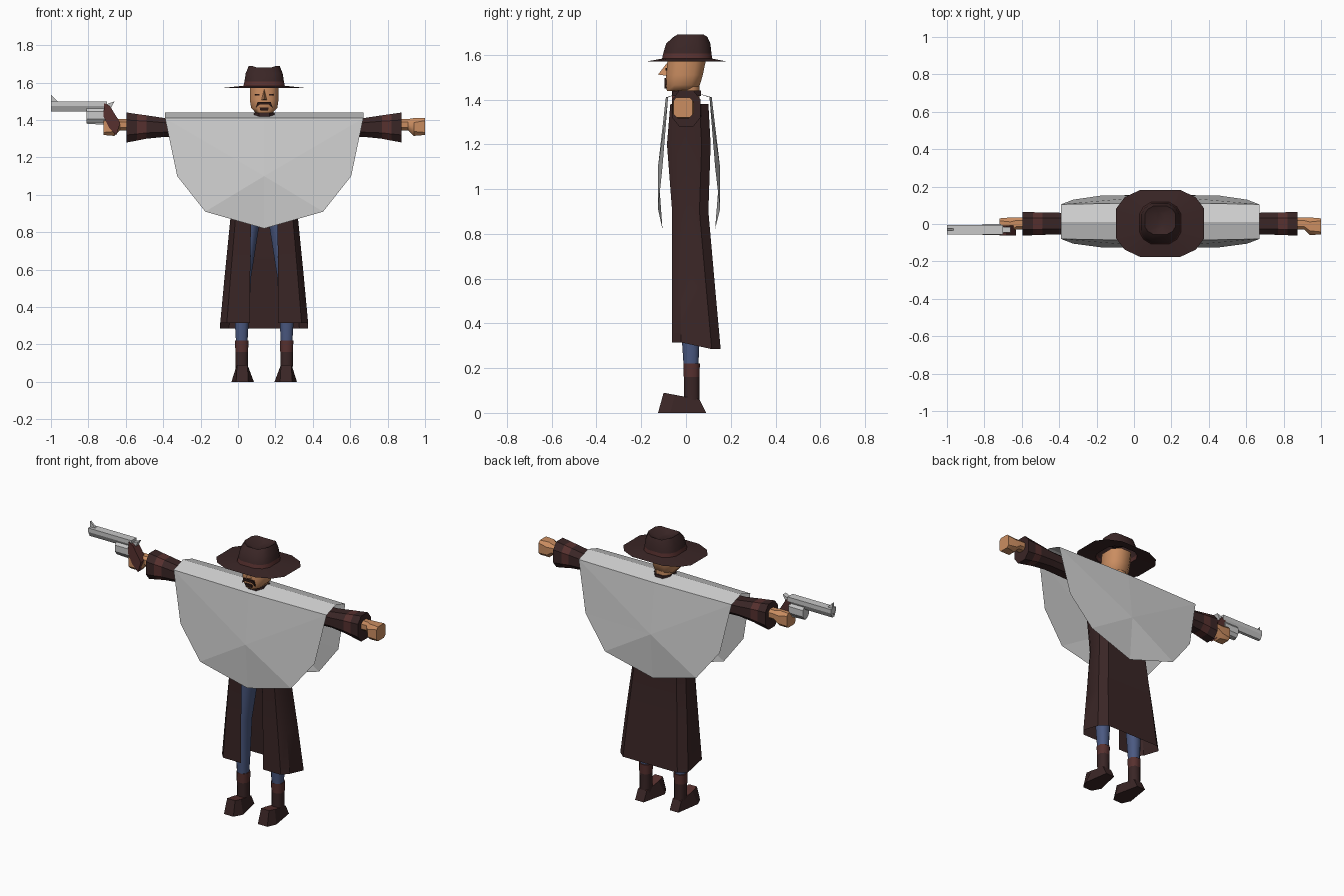
import bpy, bmesh, math
from mathutils import Vector

if "Cube" in bpy.data.objects:
    bpy.data.objects.remove(bpy.data.objects["Cube"])

CX = 0.14  # body centre line


def material(name, r, g, b):
    m = bpy.data.materials.new(name)
    m.diffuse_color = (r, g, b, 1)
    m.use_nodes = True
    m.node_tree.nodes["Principled BSDF"].inputs["Base Color"].default_value = m.diffuse_color
    return m


CLOTH = material("pale_cloth", 0.62, 0.62, 0.62)
COAT = material("dark_brown", 0.042, 0.019, 0.019)
RED = material("red_brown", 0.095, 0.03, 0.028)
SKIN = material("skin", 0.60, 0.27, 0.12)
JEANS = material("denim_blue", 0.07, 0.10, 0.22)
HAIR = material("dark_hair", 0.025, 0.010, 0.008)
METAL = material("silver", 0.58, 0.58, 0.58)


def make(name, verts, faces, mats, ids=None, smooth=None):
    me = bpy.data.meshes.new(name)
    me.from_pydata([tuple(v) for v in verts], [], faces)
    for m in mats:
        me.materials.append(m)
    if ids:
        for p, i in zip(me.polygons, ids):
            p.material_index = i
    bm = bmesh.new()
    bm.from_mesh(me)
    bmesh.ops.recalc_face_normals(bm, faces=bm.faces)
    bm.to_mesh(me)
    bm.free()
    ob = bpy.data.objects.new(name, me)
    bpy.context.collection.objects.link(ob)
    if smooth:
        bpy.ops.object.select_all(action='DESELECT')
        ob.select_set(True)
        bpy.context.view_layer.objects.active = ob
        bpy.ops.object.shade_smooth_by_angle(angle=math.radians(smooth))
    return ob


def loft(name, rings, mats, seg=None, closed=True, caps=(True, True), smooth=None):
    """Skin a list of rings; seg gives a material index per segment."""
    n = len(rings[0])
    verts = [v for r in rings for v in r]
    faces, ids = [], []
    for k in range(len(rings) - 1):
        for i in range(n if closed else n - 1):
            j = (i + 1) % n
            faces.append((k * n + i, k * n + j, (k + 1) * n + j, (k + 1) * n + i))
            ids.append(seg[k] if seg else 0)
    last = (len(rings) - 1) * n
    if closed and caps[0]:
        faces.append(tuple(range(n)))
        ids.append(seg[0] if seg else 0)
    if closed and caps[1]:
        faces.append(tuple(range(last, last + n)))
        ids.append(seg[-1] if seg else 0)
    return make(name, verts, faces, mats, ids, smooth)


def oct_ring(a0, a1, b0, b1, c=0.25):
    """Rectangle with cut corners."""
    da, db = (a1 - a0) * c, (b1 - b0) * c
    return [(a0 + da, b0), (a1 - da, b0), (a1, b0 + db), (a1, b1 - db),
            (a1 - da, b1), (a0 + da, b1), (a0, b1 - db), (a0, b0 + db)]


def ring_x(x, y0, y1, z0, z1, c=0.25):
    return [(x, a, b) for a, b in oct_ring(y0, y1, z0, z1, c)]


def ring_z(z, x0, x1, y0, y1, c=0.25):
    return [(a, b, z) for a, b in oct_ring(x0, x1, y0, y1, c)]


def prism(name, profile, y0, y1, mat):
    return loft(name, [[(x, y0, z) for x, z in profile], [(x, y1, z) for x, z in profile]], [mat])


# Poncho: a faceted front and back sheet joined by a ridged shoulder strip
half = [(0.53, 1.41), (0.465, 1.10), (0.315, 0.91)]
outline = [(-x, z) for x, z in half] + [(0, 0.82)] + [(x, z) for x, z in reversed(half)]
verts, faces = [], []
for s, top, rim, mid in ((-1, -0.08, -0.105, -0.125), (1, 0.105, 0.13, 0.152)):
    o = len(verts)
    for x, z in outline:
        verts.append((CX + x, top if z > 1.4 else (mid if z == 0.91 else rim), z))
    verts += [(CX, top + s * 0.01, 1.41), (CX, mid, 1.10)]
    loop = list(range(o, o + 8))
    faces += [(loop[i], loop[(i + 1) % 8], o + 8) for i in range(8)]
verts += [(CX + x, 0.012, 1.44) for x in (-0.53, 0, 0.53)]
for o in (0, 9):
    faces += [(o, o + 7, 19, 18), (o + 7, o + 6, 20, 19)]
make("poncho", verts, faces, [CLOTH])

# Long coat, open down the front
rings = []
for z, w, yf, yb, gap in ((0.3, 0.235, -0.062, 0.155, 0.075), (0.56, 0.212, -0.062, 0.13, 0.075),
                          (0.9, 0.178, -0.062, 0.10, 0.07), (1.2, 0.19, -0.085, 0.11, 0.04),
                          (1.38, 0.20, -0.07, 0.10, 0.02)):
    drop = 0.015 if z == 0.3 else 0
    right = [(gap, yf, z + drop), (w * 0.85, yf, z + drop), (w, yf + 0.04, z + drop),
             (w, yb - 0.04, z - drop), (w * 0.8, yb, z - drop)]
    pts = right + [(0, yb, z - drop)] + [(-x, y, zz) for x, y, zz in reversed(right)]
    rings.append([(CX + x, y, zz) for x, y, zz in pts])
loft("long_coat", rings, [COAT], closed=False, smooth=40)

# Torso and hips
loft("torso", [ring_z(0.84, CX - 0.15, CX + 0.15, -0.045, 0.075),
               ring_z(1.0, CX - 0.15, CX + 0.15, -0.05, 0.08),
               ring_z(1.38, CX - 0.18, CX + 0.18, -0.06, 0.09)], [JEANS, COAT], [0, 1])

for s, side in ((-1, "right"), (1, "left")):
    def X(d):
        return CX + s * d
    # Sleeve with a red stripe, thumbless fist
    loft(side + "_sleeve", [ring_x(X(0.18), -0.06, 0.07, 1.30, 1.40), ring_x(X(0.53), -0.055, 0.06, 1.31, 1.41),
                            ring_x(X(0.63), -0.058, 0.062, 1.30, 1.425), ring_x(X(0.68), -0.06, 0.063, 1.29, 1.432),
                            ring_x(X(0.735), -0.062, 0.065, 1.28, 1.44)],
         [COAT, RED], [0, 0, 1, 0], smooth=30)
    loft(side + "_hand", [ring_x(X(0.72), -0.03, 0.035, 1.345, 1.405), ring_x(X(0.77), -0.03, 0.035, 1.345, 1.405),
                          ring_x(X(0.80), -0.06, 0.035, 1.315, 1.41), ring_x(X(0.86), -0.055, 0.03, 1.32, 1.41, 0.15)],
         [SKIN], smooth=40)
    # Trouser leg, boot shaft and shoe

    def leg_ring(z, d0, d1, y0, y1):
        return ring_z(z, X(d0), X(d1), y0, y1)
    loft(side + "_leg", [leg_ring(0.2, 0.09, 0.15, -0.01, 0.055), leg_ring(0.32, 0.083, 0.157, -0.018, 0.06),
                         leg_ring(0.56, 0.07, 0.165, -0.035, 0.065), leg_ring(0.88, 0.02, 0.15, -0.045, 0.075)],
         [JEANS], smooth=50)
    loft(side + "_boot_shaft", [leg_ring(0.04, 0.088, 0.152, -0.008, 0.06), leg_ring(0.16, 0.086, 0.154, -0.01, 0.06),
                                leg_ring(0.22, 0.084, 0.156, -0.012, 0.062)], [COAT, RED], [0, 1], smooth=50)
    f = [(X(d), y, 0) for d, y in ((0.085, -0.125), (0.15, -0.125), (0.175, -0.07), (0.15, 0.09),
                                   (0.09, 0.09), (0.055, -0.07))]
    t = [(X(d), y, z) for d, y, z in ((0.09, -0.10, 0.09), (0.145, -0.10, 0.09), (0.15, -0.05, 0.08),
                                      (0.15, 0.06, 0.06), (0.09, 0.06, 0.06), (0.085, -0.05, 0.08))]
    ob = loft(side + "_shoe", [f, t], [COAT, RED])
    for p in ob.data.polygons:
        if abs(p.normal.z) > 0.9 and p.center.z > 0.04:
            p.material_index = 1

# Neck, collar, head, nose and facial hair
loft("neck", [ring_z(1.36, CX - 0.05, CX + 0.05, -0.045, 0.06),
              ring_z(1.47, CX - 0.05, CX + 0.05, -0.045, 0.06)], [SKIN], smooth=50)
loft("collar", [ring_z(1.415, CX - 0.055, CX + 0.055, -0.06, 0.068),
                ring_z(1.44, CX - 0.055, CX + 0.055, -0.06, 0.068)], [COAT])
loft("head", [ring_z(1.438, CX - 0.045, CX + 0.045, -0.085, 0.03), ring_z(1.465, CX - 0.07, CX + 0.07, -0.09, 0.062),
              ring_z(1.51, CX - 0.077, CX + 0.077, -0.088, 0.075), ring_z(1.59, CX - 0.077, CX + 0.077, -0.082, 0.092)],
     [SKIN], smooth=50)
make("nose", [(CX, -0.08, 1.57), (CX - 0.018, -0.08, 1.505), (CX + 0.018, -0.08, 1.505), (CX, -0.125, 1.512)],
     [(0, 1, 3), (0, 3, 2), (1, 2, 3), (0, 2, 1)], [SKIN])
prism("moustache", [(CX - 0.045, 1.465), (CX - 0.025, 1.482), (CX + 0.025, 1.482), (CX + 0.045, 1.465),
                    (CX + 0.035, 1.497), (CX - 0.035, 1.497)], -0.097, -0.088, HAIR)
prism("chin_beard", [(CX - 0.02, 1.45), (CX + 0.02, 1.45), (CX + 0.025, 1.468), (CX - 0.025, 1.468)],
      -0.096, -0.087, HAIR)
for s in (-1, 1):
    prism("eye", [(CX + s * 0.025, 1.53), (CX + s * 0.05, 1.53), (CX + s * 0.05, 1.54), (CX + s * 0.025, 1.54)],
          -0.091, -0.084, HAIR)

# Hat: wide brim, red band and pinched crown
quad = [(0.235, 0.08), (0.19, 0.14), (0.105, 0.18)]
shape = (quad + [(-x, y) for x, y in reversed(quad)] + [(-x, -y) for x, y in quad]
         + [(x, -y) for x, y in reversed(quad)])


def hat_ring(z, sx, sy, dy=0.0, dip=0.0):
    return [(CX + x * sx, y * sy + dy, z - (dip if abs(x) < 0.12 else 0)) for x, y in shape]


loft("hat", [hat_ring(1.57, 1, 1, 0.003), hat_ring(1.583, 0.47, 0.62, 0.005), hat_ring(1.605, 0.45, 0.6, 0.006),
             hat_ring(1.65, 0.42, 0.55, 0.01), hat_ring(1.69, 0.35, 0.42, 0.02, 0.01),
             hat_ring(1.66, 0.10, 0.25, 0.02)],
     [COAT, RED], [0, 1, 0, 0, 0], caps=(False, True), smooth=35)

# Revolver: barrel, frame, sights, hammer, guard and grip
section = [(-0.055, 1.5), (-0.005, 1.5), (-0.005, 1.475), (-0.02, 1.445), (-0.04, 1.445), (-0.055, 1.475)]
loft("gun_barrel", [[(x, y, z) for y, z in section] for x in (-1.0, -0.70)], [METAL])
loft("gun_muzzle", [[(x, -0.03 + (y + 0.03) * 0.5, 1.475 + (z - 1.475) * 0.5) for y, z in section]
                    for x in (-1.0, -0.998)], [HAIR])
loft("gun_cylinder", [ring_x(-0.81, -0.06, 0.0, 1.385, 1.465), ring_x(-0.71, -0.06, 0.0, 1.385, 1.465)], [METAL])
prism("front_sight", [(-1.0, 1.5), (-1.0, 1.535), (-0.965, 1.5)], -0.036, -0.024, METAL)
prism("hammer", [(-0.715, 1.48), (-0.66, 1.5), (-0.69, 1.445)], -0.045, -0.015, METAL)
prism("trigger_guard", [(-0.79, 1.39), (-0.81, 1.38), (-0.72, 1.375), (-0.71, 1.39)], -0.04, -0.02, METAL)
prism("gun_grip", [(-0.715, 1.49), (-0.685, 1.475), (-0.63, 1.385), (-0.65, 1.32), (-0.69, 1.36), (-0.72, 1.42)],
      -0.062, -0.008, RED)
